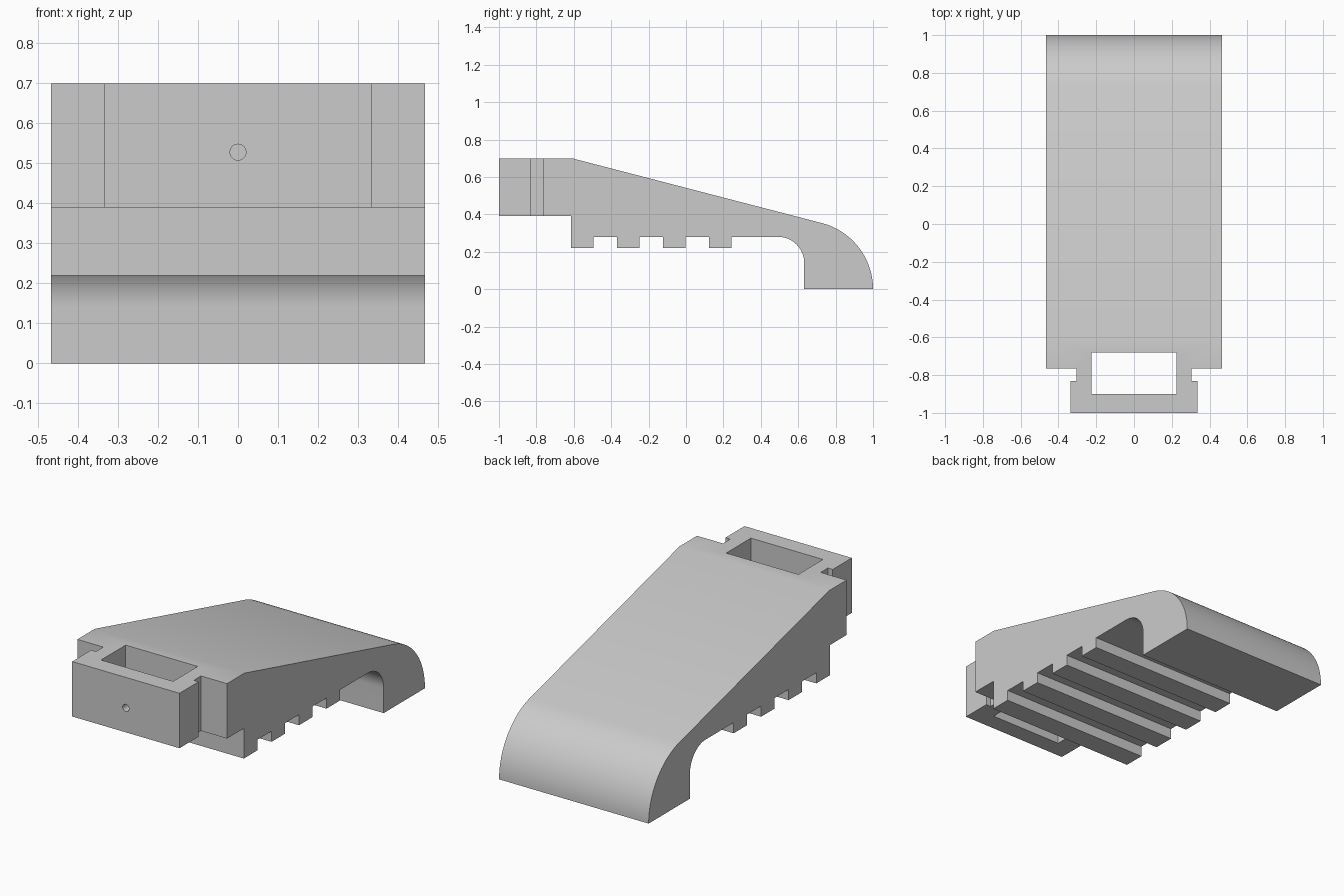
import bpy
import bmesh
from math import radians, sin, cos

if "Cube" in bpy.data.objects:
    bpy.data.objects.remove(bpy.data.objects["Cube"], do_unlink=True)

HALF_W = 0.467
BASE, TOP = 0.39, 0.70

grey = bpy.data.materials.new("light grey plastic")
grey.use_nodes = True
grey.diffuse_color = (0.6, 0.6, 0.6, 1)
grey.node_tree.nodes["Principled BSDF"].inputs["Base Color"].default_value = (0.6, 0.6, 0.6, 1)


def prism(name, points, offset):
    """Extrude a closed outline of 3D points along an offset."""
    bm = bmesh.new()
    face = bm.faces.new([bm.verts.new(p) for p in points])
    new = bmesh.ops.extrude_face_region(bm, geom=[face])["geom"]
    bmesh.ops.translate(bm, vec=offset, verts=[v for v in new if isinstance(v, bmesh.types.BMVert)])
    bmesh.ops.recalc_face_normals(bm, faces=bm.faces)
    mesh = bpy.data.meshes.new(name)
    bm.to_mesh(mesh)
    bm.free()
    mesh.materials.append(grey)
    obj = bpy.data.objects.new(name, mesh)
    bpy.context.collection.objects.link(obj)
    return obj


def arc(cy, cz, radius, start, end, steps):
    """Points on an arc in the side plane, angles in degrees."""
    angles = [radians(start + (end - start) * i / steps) for i in range(steps + 1)]
    return [(cy + radius * cos(a), cz + radius * sin(a)) for a in angles]


# Side outline: clip block, sloped back, rounded heel, hollow and grip teeth
profile = [(-1, BASE), (-1, TOP), (-0.61, TOP)]
profile += arc(0.635, 0, 0.365, 75.5, 0, 24)
profile += [(0.632, 0)]
profile += arc(0.492, 0.14, 0.14, 0, 90, 20)
for start, end in [(0.242, 0.122), (-0.003, -0.123), (-0.248, -0.368), (-0.495, -0.615)]:
    profile += [(start, 0.28), (start, 0.22), (end, 0.22), (end, 0.28)]
profile[-1] = (-0.615, BASE)
body = prism("ramp_body", [(-HALF_W, y, z) for y, z in profile], (2 * HALF_W, 0, 0))

# Side notches that leave the narrow neck and the wider clip head
notch = [(0.335, -1.1), (0.6, -1.1), (0.6, -0.765), (0.305, -0.765), (0.305, -0.83), (0.335, -0.83)]
cutters = [prism("notch_cutter", [(s * x, y, 0.1) for x, y in notch], (0, 0, 1)) for s in (-1, 1)]

# Rectangular slot through the clip head
slot = [(-0.225, -0.90), (0.225, -0.90), (0.225, -0.68), (-0.225, -0.68)]
cutters.append(prism("slot_cutter", [(x, y, 0.1) for x, y in slot], (0, 0, 1)))

# Pin hole through the front wall
hole = arc(0, 0.528, 0.02, 0, 345, 23)
cutters.append(prism("pin_hole_cutter", [(x, -1.1, z) for x, z in hole], (0, 0.3, 0)))

bpy.ops.object.select_all(action="DESELECT")
bpy.context.view_layer.objects.active = body
body.select_set(True)
for cutter in cutters:
    cutter.hide_render = True
    mod = body.modifiers.new("cut", "BOOLEAN")
    mod.operation = "DIFFERENCE"
    mod.solver = "EXACT"
    mod.object = cutter
    bpy.ops.object.modifier_apply(modifier=mod.name)
    bpy.data.objects.remove(cutter, do_unlink=True)

bpy.ops.object.shade_smooth_by_angle(angle=radians(30))
